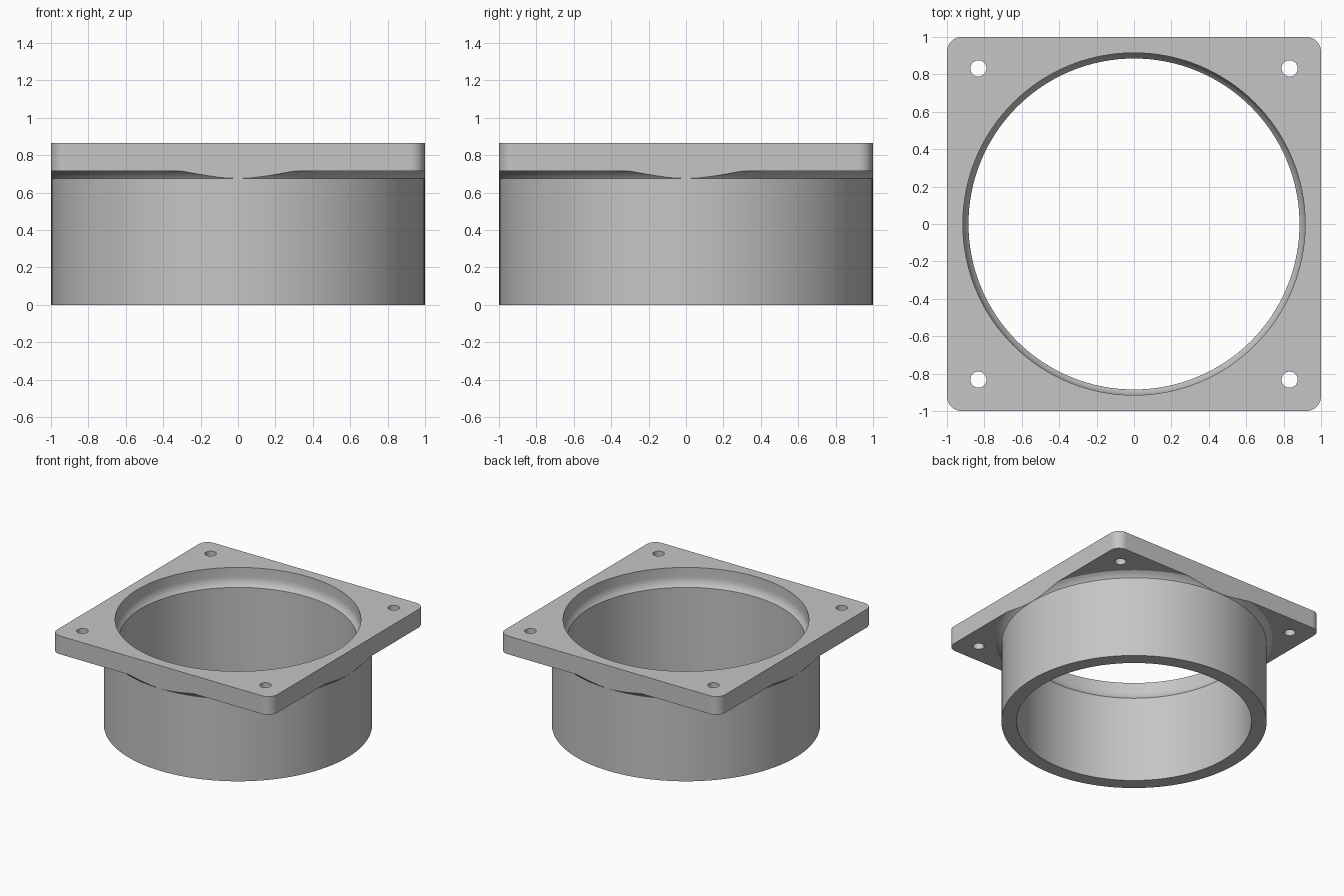
import bpy, bmesh
from math import sin, cos, pi, radians

if "Cube" in bpy.data.objects:
    bpy.data.objects.remove(bpy.data.objects["Cube"])

TOP, UNDER = 0.865, 0.715      # plate top and underside
HALF, CORNER = 1.0, 0.08       # plate half width and corner radius
HOLE_POS, HOLE_R = 0.832, 0.043

grey = bpy.data.materials.new("plain grey")
grey.use_nodes = True
color = (0.56, 0.56, 0.56, 1)
grey.diffuse_color = color
grey.node_tree.nodes["Principled BSDF"].inputs["Base Color"].default_value = color


def finish(bm, name):
    bmesh.ops.recalc_face_normals(bm, faces=bm.faces)
    mesh = bpy.data.meshes.new(name)
    bm.to_mesh(mesh)
    bm.free()
    mesh.materials.append(grey)
    obj = bpy.data.objects.new(name, mesh)
    bpy.context.collection.objects.link(obj)
    return obj


def add_prism(bm, outline, z0, z1):
    face = bm.faces.new([bm.verts.new((x, y, z0)) for x, y in outline])
    out = bmesh.ops.extrude_face_region(bm, geom=[face])["geom"]
    verts = [g for g in out if isinstance(g, bmesh.types.BMVert)]
    bmesh.ops.translate(bm, verts=verts, vec=(0, 0, z1 - z0))


def arc(cx, cy, r, start, sweep, n):
    return [(cx + r * cos(start + sweep * i / n), cy + r * sin(start + sweep * i / n))
            for i in range(n + 1)]


# Tube, outer flare and oversized round plate, revolved from one section
seat = [(0.806 + 0.109 * cos(a), 0.79 - 0.109 * sin(a))
        for a in (radians(43.5) * i / 6 for i in range(7))]
section = [(0.885, 0), (0.999, 0), (0.999, 0.675), (1.007, 0.685), (1.017, 0.695),
           (1.029, 0.705), (1.044, UNDER), (1.6, UNDER), (1.6, TOP), (0.915, TOP)] + seat
bm = bmesh.new()
verts = [bm.verts.new((r, 0, z)) for r, z in section]
edges = [bm.edges.new((a, b)) for a, b in zip(verts, verts[1:] + verts[:1])]
bmesh.ops.spin(bm, geom=verts + edges, cent=(0, 0, 0), axis=(0, 0, 1),
               angle=2 * pi, steps=128, use_merge=True)
bmesh.ops.remove_doubles(bm, verts=bm.verts, dist=0.0001)
body = finish(bm, "flanged_tube")

# Rounded square that trims the plate
bm = bmesh.new()
c = HALF - CORNER
outline = []
for k, (sx, sy) in enumerate([(1, 1), (-1, 1), (-1, -1), (1, -1)]):
    outline += arc(sx * c, sy * c, CORNER, k * pi / 2, pi / 2, 10)
add_prism(bm, outline, -0.2, 1.1)
trim = finish(bm, "plate_trim")

# Corner screw holes
bm = bmesh.new()
for sx in (-1, 1):
    for sy in (-1, 1):
        add_prism(bm, arc(sx * HOLE_POS, sy * HOLE_POS, HOLE_R, 0, 2 * pi, 32)[:-1], 0.5, 1.1)
holes = finish(bm, "screw_holes")

# Cut the body and keep the result as plain mesh
for cutter, op in ((trim, 'INTERSECT'), (holes, 'DIFFERENCE')):
    cutter.hide_render = True
    mod = body.modifiers.new(cutter.name, 'BOOLEAN')
    mod.operation, mod.object, mod.solver = op, cutter, 'EXACT'
bpy.context.view_layer.update()
result = bpy.data.meshes.new_from_object(
    body.evaluated_get(bpy.context.evaluated_depsgraph_get()))
body.modifiers.clear()
body.data = result
for cutter in (trim, holes):
    bpy.data.objects.remove(cutter)

bpy.ops.object.select_all(action='DESELECT')
body.select_set(True)
bpy.context.view_layer.objects.active = body
bpy.ops.object.shade_smooth_by_angle(angle=radians(30))
